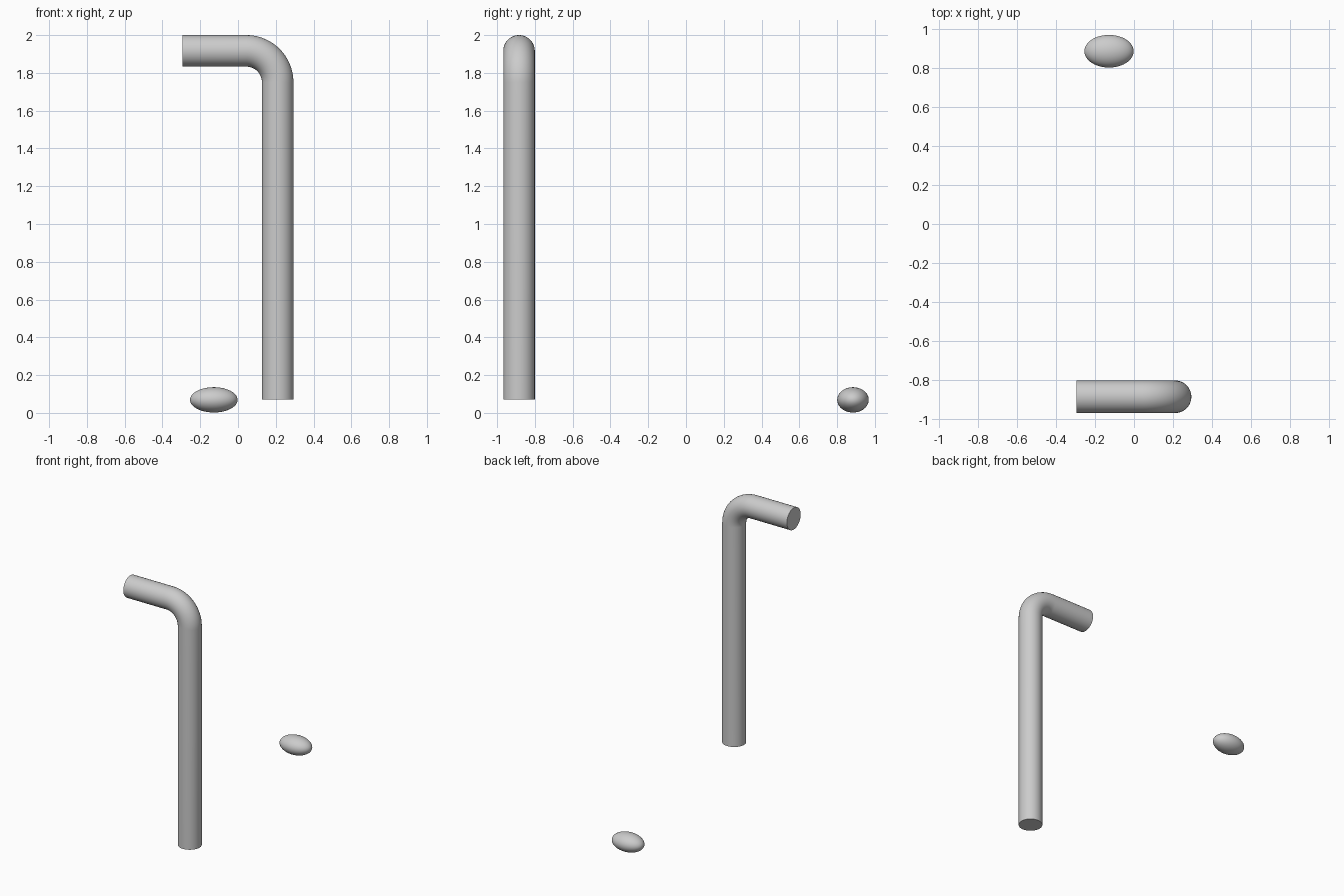
import bpy, bmesh, math
from mathutils import Vector

if "Cube" in bpy.data.objects:
    bpy.data.objects.remove(bpy.data.objects["Cube"])

R = 0.0835          # tube radius
SIDES = 48
Y = 0.884           # distance of both parts from the centre
X_POST, Z_ARM = 0.21, 2.0 - R
BEND = 0.166        # centreline bend radius


def finish(name, bm):
    bmesh.ops.recalc_face_normals(bm, faces=bm.faces)
    mesh = bpy.data.meshes.new(name)
    bm.to_mesh(mesh)
    bm.free()
    obj = bpy.data.objects.new(name, mesh)
    bpy.context.collection.objects.link(obj)
    bpy.ops.object.select_all(action='DESELECT')
    obj.select_set(True)
    bpy.context.view_layer.objects.active = obj
    bpy.ops.object.shade_smooth_by_angle(angle=math.radians(40))
    return obj


# Bent tube: post, quarter bend and short arm, swept in the XZ plane
cx, cz = X_POST - BEND, Z_ARM - BEND
stations = [(X_POST, 0.07, 0.0)]
for i in range(25):
    a = math.pi / 2 * i / 24
    stations.append((cx + BEND * math.cos(a), cz + BEND * math.sin(a), a))
stations.append((-0.295, Z_ARM, math.pi / 2))

bm = bmesh.new()
rings = []
for x, z, a in stations:
    out = Vector((math.cos(a), 0, math.sin(a)))
    ring = []
    for k in range(SIDES):
        t = 2 * math.pi * k / SIDES
        ring.append(bm.verts.new(Vector((x, -Y, z)) + out * (R * math.cos(t))
                                 + Vector((0, R * math.sin(t), 0))))
    rings.append(ring)
for lo, hi in zip(rings, rings[1:]):
    for k in range(SIDES):
        n = (k + 1) % SIDES
        bm.faces.new((lo[k], lo[n], hi[n], hi[k]))
bm.faces.new(rings[0])
bm.faces.new(rings[-1])
finish("bent_tube", bm)

# Flattened pebble on the ground
bm = bmesh.new()
bmesh.ops.create_uvsphere(bm, u_segments=48, v_segments=24, radius=1.0)
bmesh.ops.scale(bm, vec=(0.126, R, 0.067), verts=bm.verts)
bmesh.ops.translate(bm, vec=(-0.128, Y, 0.069), verts=bm.verts)
finish("pebble", bm)
